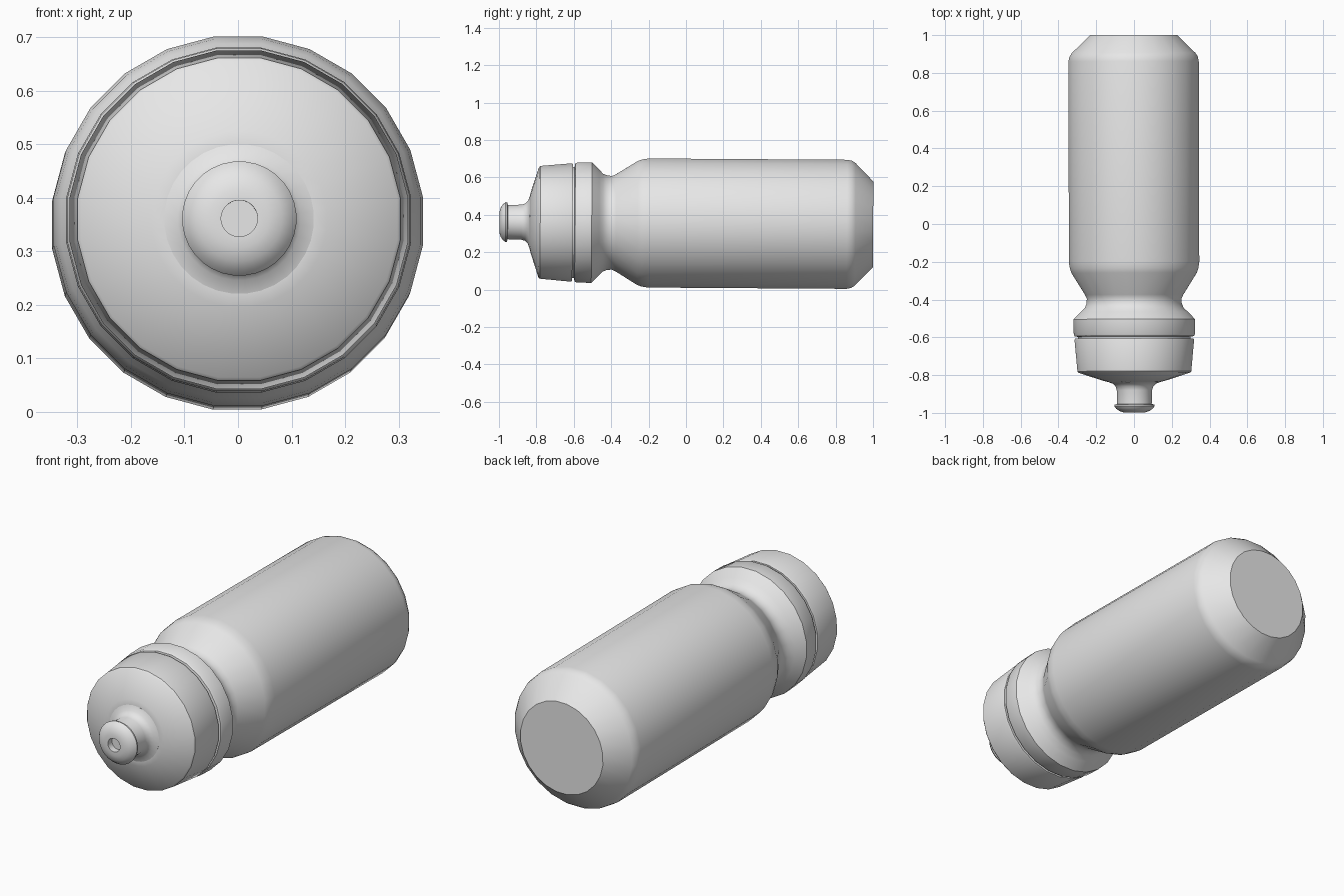
import bpy, bmesh, math
from mathutils import Matrix, Vector

cube = bpy.data.objects.get("Cube")
if cube:
    bpy.data.objects.remove(cube, do_unlink=True)

GREY = (0.8, 0.8, 0.8, 1)
mat = bpy.data.materials.new("plain grey plastic")
mat.use_nodes = True
mat.diffuse_color = GREY
mat.node_tree.nodes["Principled BSDF"].inputs["Base Color"].default_value = GREY

# The bottle lies on its side with a very slight tilt
TILT = Matrix.Translation((0, 0, 0.355)) @ Matrix.Rotation(-0.0065, 4, 'X') @ Matrix.Rotation(0.0025, 4, 'Z')


def lathe(name, profile, sides):
    """Spin a (y, radius) profile round the long axis."""
    bm = bmesh.new()
    turn = Matrix.Rotation(math.pi / sides, 3, 'Y')
    verts = [bm.verts.new(turn @ Vector((0, y, r))) for y, r in profile]
    edges = [bm.edges.new(pair) for pair in zip(verts, verts[1:])]
    bmesh.ops.spin(bm, geom=verts + edges, cent=(0, 0, 0), axis=(0, 1, 0),
                   angle=math.tau, steps=sides, use_merge=True)
    bmesh.ops.remove_doubles(bm, verts=bm.verts, dist=0.0005)
    bmesh.ops.recalc_face_normals(bm, faces=bm.faces)
    bm.transform(TILT)
    mesh = bpy.data.meshes.new(name)
    bm.to_mesh(mesh)
    bm.free()
    mesh.materials.append(mat)
    obj = bpy.data.objects.new(name, mesh)
    bpy.context.collection.objects.link(obj)
    bpy.ops.object.select_all(action='DESELECT')
    obj.select_set(True)
    bpy.context.view_layer.objects.active = obj
    bpy.ops.object.shade_smooth_by_angle(angle=math.radians(32))
    return obj


# Bottle: thread, collar, pinched neck, shoulder, body and chamfered base
lathe("bottle_body", [
    (-0.64, 0), (-0.64, 0.3), (-0.597, 0.3), (-0.594, 0.318), (-0.585, 0.323),
    (-0.505, 0.325), (-0.465, 0.286), (-0.445, 0.264), (-0.42, 0.254),
    (-0.395, 0.253), (-0.375, 0.262), (-0.26, 0.334), (-0.235, 0.343),
    (-0.2, 0.348), (0.86, 0.348), (0.885, 0.343), (0.905, 0.33),
    (1, 0.232), (1, 0)], 24)

# Screw cap with a shallow conical top
lathe("screw_cap", [
    (-0.82, 0), (-0.836, 0.14), (-0.83, 0.165), (-0.787, 0.298), (-0.78, 0.304),
    (-0.615, 0.319), (-0.607, 0.316), (-0.607, 0)], 24)

# Pull spout with a flared foot, rounded lip and drinking hole
lathe("spout", [
    (-0.965, 0), (-0.965, 0.034), (-0.998, 0.034), (-0.998, 0.055),
    (-0.99, 0.08), (-0.978, 0.097), (-0.965, 0.107), (-0.957, 0.106),
    (-0.953, 0.092), (-0.88, 0.094), (-0.86, 0.1), (-0.845, 0.115),
    (-0.836, 0.14), (-0.82, 0.14), (-0.82, 0)], 32)
